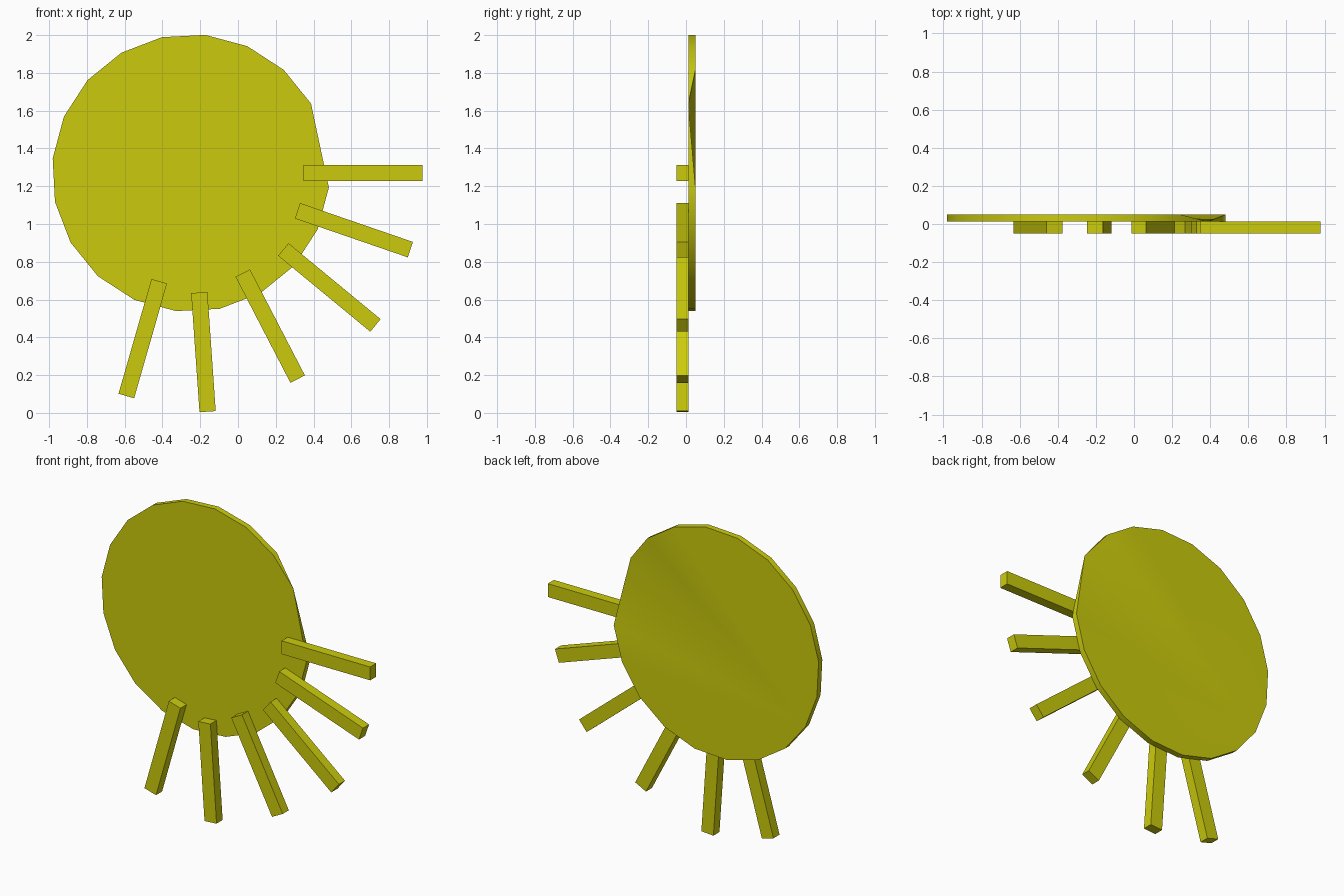
import bpy, bmesh
from math import sin, cos, radians
from mathutils import Matrix

old = bpy.data.objects.get("Cube")
if old:
    bpy.data.objects.remove(old, do_unlink=True)

# Single yellow material
YELLOW = (0.6, 0.6, 0.004, 1)
yellow = bpy.data.materials.new("sun yellow")
yellow.use_nodes = True
yellow.diffuse_color = YELLOW
yellow.node_tree.nodes["Principled BSDF"].inputs["Base Color"].default_value = YELLOW

FRONT, MIDDLE, BACK = -0.05, 0.012, 0.05


def finish(bm, name):
    bmesh.ops.recalc_face_normals(bm, faces=bm.faces[:])
    mesh = bpy.data.meshes.new(name)
    bm.to_mesh(mesh)
    bm.free()
    mesh.materials.append(yellow)
    obj = bpy.data.objects.new(name, mesh)
    bpy.context.collection.objects.link(obj)
    return obj


# Sun disc: twenty-sided plate with one corner missing and its neighbour pinched flat
def sun_disc(cx, cz, radius):
    bm = bmesh.new()
    angles = [radians(30 + 18 * k) for k in range(19)]

    def ring(y):
        return [bm.verts.new((cx + radius * cos(a), y, cz + radius * sin(a))) for a in angles]

    front, back = ring(MIDDLE), ring(BACK)
    bm.verts.remove(back[0])
    back[0] = front[0]  # pinched corner
    bm.faces.new(front)
    count = len(front)
    for i in range(count):
        j = (i + 1) % count
        corners = [front[i], front[j], back[j], back[i]]
        bm.faces.new(list(dict.fromkeys(corners)))
    # back is a fan spreading from the corner opposite the pinch
    hub = 10
    for step in range(1, count - 1):
        i = (hub + step) % count
        bm.faces.new((back[hub], back[i], back[(i + 1) % count]))
    return finish(bm, "sun_disc")


# Ray: box running from a start point along a direction
def sun_ray(name, x, z, angle, length=0.632, width=0.086):
    bm = bmesh.new()
    bmesh.ops.create_cube(bm, size=1)
    bmesh.ops.scale(bm, vec=(length, MIDDLE - FRONT, width), verts=bm.verts)
    bmesh.ops.translate(bm, vec=(length / 2, 0, 0), verts=bm.verts)
    bmesh.ops.rotate(bm, matrix=Matrix.Rotation(radians(angle), 3, "Y"), verts=bm.verts)
    bmesh.ops.translate(bm, vec=(x, (FRONT + MIDDLE) / 2, z), verts=bm.verts)
    return finish(bm, name)


disc = sun_disc(-0.25, 1.27, 0.735)
bpy.context.view_layer.objects.active = disc
disc.select_set(True)
bpy.ops.object.shade_smooth_by_angle(angle=radians(30))

rays = [(0.346, 1.27, 0), (0.315, 1.07, 19), (0.24, 0.865, 39.5),
        (0.025, 0.74, 62.6), (-0.205, 0.637, 86), (-0.417, 0.697, 106)]
for n, (x, z, angle) in enumerate(rays, 1):
    sun_ray(f"sun_ray_{n}", x, z, angle)
